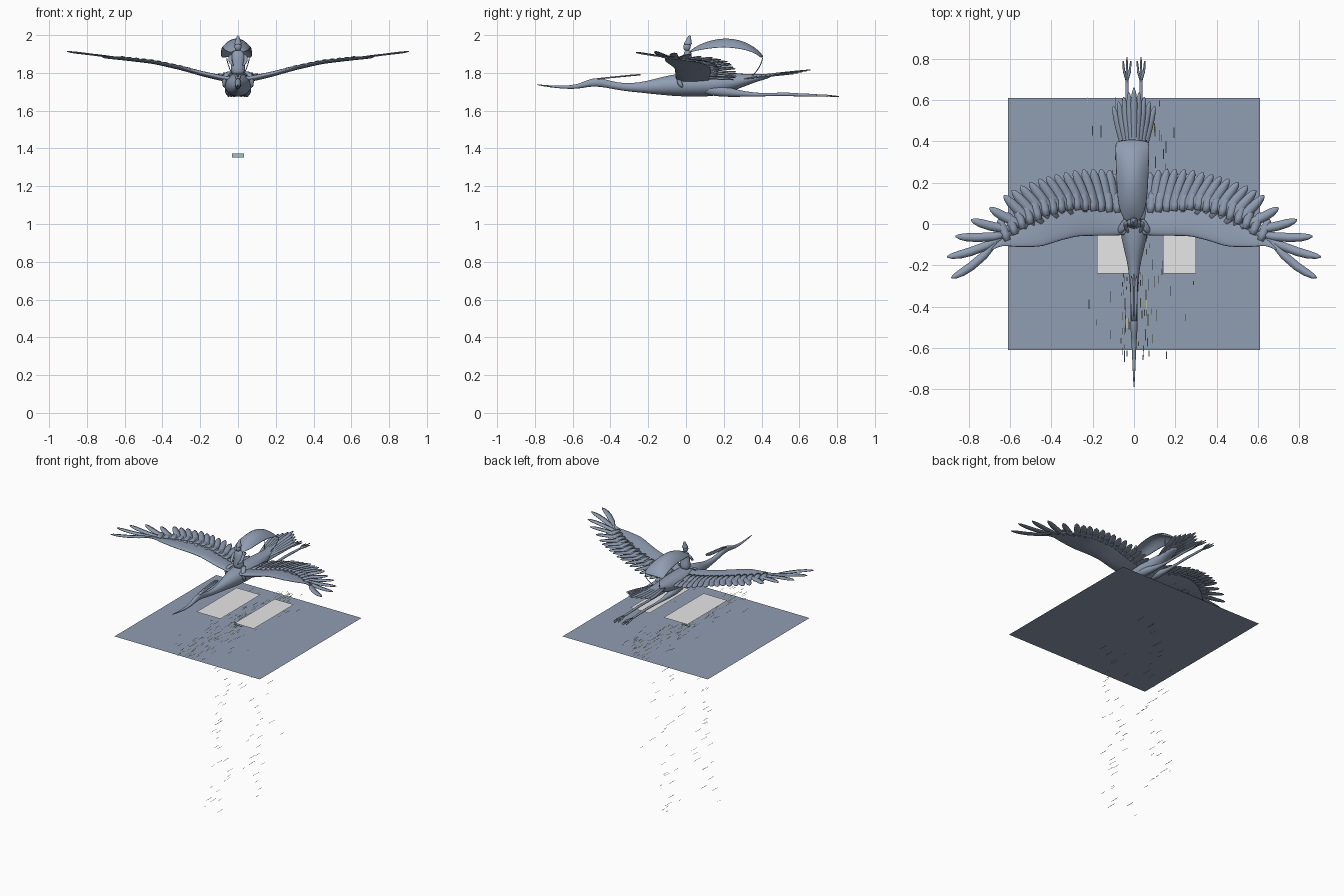
import bpy, bmesh, math, random
from mathutils import Vector

random.seed(4)
cube = bpy.data.objects.get("Cube")
if cube:
    bpy.data.objects.remove(cube, do_unlink=True)


def material(name, rgb):
    m = bpy.data.materials.new(name)
    m.use_nodes = True
    m.diffuse_color = (*rgb, 1)
    m.node_tree.nodes["Principled BSDF"].inputs["Base Color"].default_value = (*rgb, 1)
    return m


slate = material("slate blue", (0.28, 0.34, 0.45))
pale = material("pale grey", (0.8, 0.8, 0.8))
yellow = material("soft yellow", (0.8, 0.68, 0.32))
teal = material("misty teal", (0.36, 0.52, 0.56))


def finish(bm, name, mat, smooth=True, subsurf=0, thick=0):
    bmesh.ops.recalc_face_normals(bm, faces=bm.faces)
    me = bpy.data.meshes.new(name)
    bm.to_mesh(me)
    bm.free()
    me.materials.append(mat)
    ob = bpy.data.objects.new(name, me)
    bpy.context.collection.objects.link(ob)
    for p in me.polygons:
        p.use_smooth = smooth
    if thick:
        mod = ob.modifiers.new("thickness", "SOLIDIFY")
        mod.thickness, mod.offset = thick, 0
    if subsurf:
        ob.modifiers.new("smooth", "SUBSURF").levels = subsurf
    return ob


def skin_rows(bm, rows, closed):
    """Bridge rows of points with quads."""
    vs = [[bm.verts.new(p) for p in r] for r in rows]
    n = len(vs[0])
    for a, b in zip(vs, vs[1:]):
        for i in range(n if closed else n - 1):
            j = (i + 1) % n
            bm.faces.new((a[i], a[j], b[j], b[i]))
    if closed:
        bm.faces.new(vs[0])
        bm.faces.new(vs[-1])


def loft(name, rings, axis="y", n=12, bm=None):
    """Elliptical tube through rings of (x, y, z, half width, half depth)."""
    own = bm is None
    bm = bm or bmesh.new()
    rows = []
    for x, y, z, a, b in rings:
        row = []
        for i in range(n):
            t = math.tau * i / n
            u, v = a * math.cos(t), b * math.sin(t)
            row.append((x + u, y, z + v) if axis == "y" else (x + u, y + v, z))
        rows.append(row)
    skin_rows(bm, rows, True)
    if own:
        return finish(bm, name, slate, subsurf=1)


def feather(bm, root, tip, width, bend=0.0):
    """Cambered blade with a rounded tip."""
    root, tip = Vector(root), Vector(tip)
    d = tip - root
    side = d.cross(Vector((0, 0, 1))).normalized()
    rows = []
    for t, w in ((0, .7), (.3, .95), (.6, 1), (.8, .9), (.93, .6), (1, .15)):
        c = root + d * t + side * bend * t * (1 - t)
        s = side * width * w / 2
        lift = Vector((0, 0, width * w * 0.12))
        rows.append([c - s, c + lift, c + s])
    skin_rows(bm, rows, False)


def lerp(table, x):
    for a, b in zip(table, table[1:]):
        if x <= b[0]:
            t = max(0, (x - a[0]) / (b[0] - a[0]))
            return a[1] + (b[1] - a[1]) * t
    return table[-1][1]


# Bird body, neck, head and beak in one loft
loft("bird_body", [
    (0, -.80, 1.74, .002, .002), (0, -.72, 1.727, .006, .005), (0, -.60, 1.722, .011, .010),
    (0, -.55, 1.735, .014, .015), (0, -.50, 1.750, .018, .022), (0, -.45, 1.750, .018, .024),
    (0, -.40, 1.737, .016, .020), (0, -.33, 1.724, .018, .020), (0, -.25, 1.722, .024, .026),
    (0, -.17, 1.727, .036, .040), (0, -.08, 1.735, .062, .058), (0, .04, 1.737, .078, .066),
    (0, .16, 1.738, .074, .064), (0, .26, 1.752, .056, .046), (0, .36, 1.772, .038, .022),
    (0, .46, 1.785, .026, .008)], n=16)

# Crest plumes trailing from the head
bm = bmesh.new()
for x in (-.012, 0, .012):
    feather(bm, (x * .5, -.47, 1.768), (x, -.24 - abs(x), 1.79), .014)
finish(bm, "head_crest", slate, thick=.006)

# Tail fan
bm = bmesh.new()
for i in range(-4, 5):
    t = i / 4
    feather(bm, (t * .03, .30, 1.775 - abs(t) * .008),
            (t * .10, .66 - .09 * abs(t), 1.815 - abs(t) * .02), .034)
finish(bm, "tail_feathers", slate, thick=.004)

# Legs with webless toes trailing behind
for s, side in ((1, "left"), (-1, "right")):
    loft(side + "_leg", [
        (s * .040, .08, 1.715, .028, .030), (s * .042, .18, 1.705, .032, .034),
        (s * .040, .27, 1.692, .020, .020), (s * .036, .36, 1.684, .010, .010),
        (s * .034, .46, 1.685, .008, .008), (s * .034, .52, 1.688, .011, .011),
        (s * .034, .60, 1.683, .008, .008), (s * .034, .72, 1.680, .009, .009)], n=10)
    bm = bmesh.new()
    for dx, y in ((-.018, .79), (0, .81), (.018, .79), (.012, .75)):
        x = s * .034
        loft("", [(x, .69, 1.68, .006, .006), (x + dx * .8, .74, 1.68, .006, .006),
                  (x + dx, y, 1.675, .003, .003)], n=6, bm=bm)
    finish(bm, side + "_foot", slate)

# Wings: an airfoil loft along the span, then a fan of flight feathers
height = [(0, 1.765), (.08, 1.775), (.18, 1.797), (.3, 1.83), (.45, 1.862),
          (.6, 1.878), (.75, 1.893), (.92, 1.912)]
lead = [(0, -.05), (.07, -.06), (.27, -.062), (.36, -.085), (.45, -.115), (.56, -.115),
        (.65, -.105), (.72, -.145)]
trail = [(0, .12), (.3, .14), (.42, .11), (.52, .06), (.6, 0), (.66, -.05), (.72, -.125)]
tips = [(.08, .25), (.12, .262), (.16, .266), (.2, .266), (.245, .264), (.29, .26),
        (.335, .25), (.38, .24), (.42, .23), (.46, .218), (.505, .202), (.55, .184),
        (.59, .163), (.63, .138), (.70, .078), (.79, .02), (.865, -.06), (.905, -.16),
        (.885, -.262)]
for s, side in ((1, "left"), (-1, "right")):
    bm = bmesh.new()
    rows = []
    for k in range(19):
        x = .72 * k / 18
        y0, y1, z = lerp(lead, x), lerp(trail, x), lerp(height, x)
        thick = .022 * (1 - .75 * x / .72)
        row = []
        for i in range(12):
            a = math.tau * i / 12
            f = (1 - math.cos(a)) / 2
            v = math.sin(a) * thick * (1.15 - .9 * f)
            row.append((s * x, y0 + (y1 - y0) * f, z + v - .012 * f))
        rows.append(row)
    skin_rows(bm, rows, True)
    finish(bm, side + "_wing", slate, subsurf=1)

    bm = bmesh.new()
    last = len(tips) - 1
    for i, (tx, ty) in enumerate(tips):
        t = i / last
        rx = .07 + .60 * t ** 1.15
        ry = lerp(lead, rx) * .45 + lerp(trail, rx) * .55
        outer = max(0, (t - .7) / .3)
        feather(bm, (s * rx, ry, lerp(height, rx) - .004 - .002 * (i % 2)),
                (s * tx, ty, lerp(height, tx) - .012 * (1 - t) + .003 * (i % 2)),
                .047 - .006 * outer, s * .07 * outer)
    # Short covert feathers over the flight feathers
    for i in range(15):
        x = .08 + i * .038
        y = lerp(trail, x)
        z = lerp(height, x)
        feather(bm, (s * x, y - .07, z + .004),
                (s * (x + .012 + .03 * i / 14), y + .035, z - .004), .042)
    finish(bm, side + "_wing_feathers", slate, thick=.004)

# Rider: torso, head with pointed hat, arms and straddling legs
loft("rider_torso", [(0, .01, 1.785, .045, .040), (0, .01, 1.83, .038, .032),
                     (0, .005, 1.87, .036, .026), (0, .01, 1.905, .038, .022),
                     (0, .01, 1.922, .014, .014)], "z")
loft("rider_head", [(0, .005, 1.915, .010, .010), (0, .005, 1.928, .019, .020),
                    (0, .005, 1.945, .020, .022), (0, .01, 1.962, .014, .015)], "z")
loft("rider_hat", [(0, .01, 1.948, .024, .026), (0, .01, 1.956, .021, .022),
                   (0, .015, 1.978, .011, .013), (0, .02, 2.0, .006, .008)], "z", n=10)
for s, side in ((1, "left"), (-1, "right")):
    loft("rider_" + side + "_arm", [(s * .036, .01, 1.90, .012, .012),
         (s * .046, -.005, 1.865, .012, .012), (s * .025, -.045, 1.835, .009, .009)], "z", n=8)
    loft("rider_" + side + "_leg", [(s * .035, .02, 1.81, .020, .024),
         (s * .065, -.03, 1.795, .018, .020), (s * .075, -.04, 1.755, .012, .014),
         (s * .072, -.02, 1.72, .009, .014)], "z", n=8)

# Billowing cape: arched along its length and across its width
bm = bmesh.new()
rows = []
for y, half, top, edge in ((.02, .03, 1.915, 1.905), (.07, .062, 1.95, 1.918),
                           (.14, .073, 1.974, 1.930), (.21, .077, 1.984, 1.935),
                           (.28, .08, 1.975, 1.930), (.34, .082, 1.95, 1.918),
                           (.385, .083, 1.917, 1.90), (.41, .081, 1.885, 1.878)):
    row = []
    for i in range(9):
        u = i / 4 - 1
        row.append((-.008 + half * u, y - .012 * u * u, edge + (top - edge) * (1 - u * u)))
    rows.append(row)
skin_rows(bm, rows, False)
finish(bm, "cape", slate, subsurf=1, thick=.004)

# Cords tying the cape hem to the bird's back
for s, side in ((1, "left"), (-1, "right")):
    cu = bpy.data.curves.new(side + "_cape_cord", "CURVE")
    cu.dimensions, cu.bevel_depth, cu.bevel_resolution = "3D", .0025, 1
    sp = cu.splines.new("NURBS")
    pts = [(s * .06, .405, 1.88), (s * .055, .40, 1.84), (s * .035, .37, 1.80), (s * .02, .34, 1.775)]
    sp.points.add(len(pts) - 1)
    for p, c in zip(sp.points, pts):
        p.co = (*c, 1)
    sp.use_endpoint_u = True
    cu.materials.append(slate)
    bpy.context.collection.objects.link(bpy.data.objects.new(side + "_cape_cord", cu))


def sheet(bm, x, y, z, w, l):
    bm.faces.new([bm.verts.new((x + a * w / 2, y + b * l / 2, z))
                  for a, b in ((-1, -1), (1, -1), (1, 1), (-1, 1))])


# Flat ground sheet, two pale panels and a small upright tag
for name, mat, dims in (("ground_sheet", slate, (0, 0, 1.34, 1.22, 1.22)),
                        ("right_panel", pale, (-.08, 0, 1.50, .20, .48)),
                        ("left_panel", pale, (.22, 0, 1.50, .16, .48))):
    bm = bmesh.new()
    sheet(bm, *dims)
    finish(bm, name, mat, False)
bm = bmesh.new()
bm.faces.new([bm.verts.new((x, 0, z)) for x, z in
              ((-.032, 1.352), (.032, 1.352), (.032, 1.374), (-.032, 1.374))])
finish(bm, "small_tag", teal, False)

# Drifting flecks above the ground sheet
for name, mat, count, spread in (("yellow_flecks", yellow, 120, .05), ("teal_flecks", teal, 45, .11),
                                 ("slate_flecks", slate, 45, .09)):
    bm = bmesh.new()
    for i in range(count):
        sheet(bm, random.gauss(0, spread), random.uniform(-.65, .6), random.uniform(1.345, 1.40),
              random.uniform(.002, .005), random.uniform(.015, .06))
    finish(bm, name, mat, False)

# Two falling columns of flecks down to the base
bm = bmesh.new()
for cy in (-.22, .22):
    for i in range(36):
        sheet(bm, random.gauss(.01, .06), cy + random.uniform(-.06, .06), 1.3 * i / 35,
              random.uniform(.002, .004), random.uniform(.03, .08))
finish(bm, "falling_flecks", slate, False)
